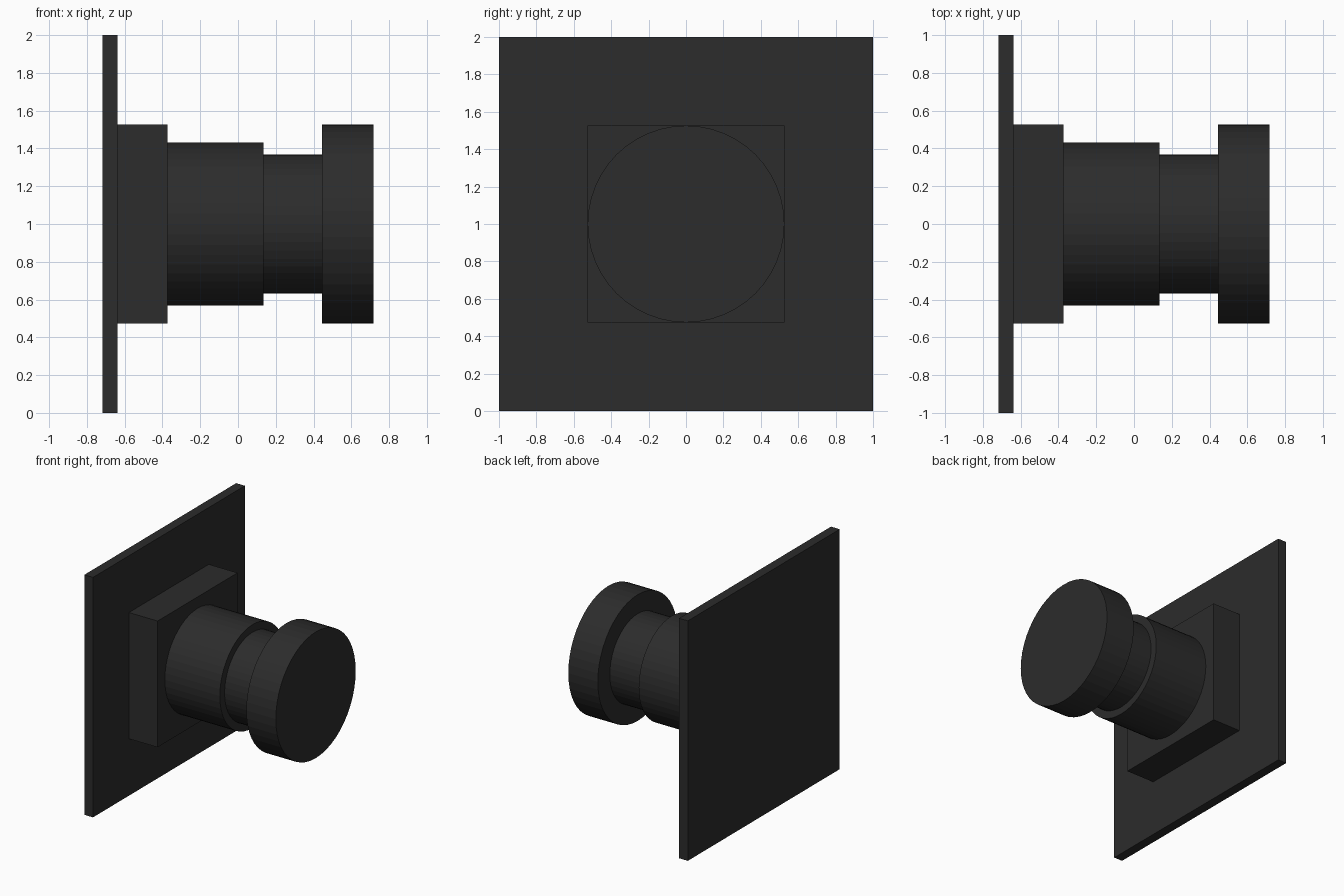
import bpy
from math import pi

if "Cube" in bpy.data.objects:
    bpy.data.objects.remove(bpy.data.objects["Cube"])

SIDES = 48
CENTRE_Z = 1.0

black = bpy.data.materials.new("black_finish")
black.diffuse_color = (0.025, 0.025, 0.025, 1)
black.use_nodes = True
black.node_tree.nodes["Principled BSDF"].inputs["Base Color"].default_value = black.diffuse_color


def finish(name):
    obj = bpy.context.object
    obj.name = name
    obj.data.materials.append(black)
    return obj


def slab(name, x0, x1, half):
    """Square block spanning x0..x1."""
    bpy.ops.mesh.primitive_cube_add(size=1, location=((x0 + x1) / 2, 0, CENTRE_Z))
    obj = finish(name)
    obj.scale = (x1 - x0, 2 * half, 2 * half)
    bpy.ops.object.transform_apply(location=False, rotation=False, scale=True)


def disc(name, x0, x1, radius):
    """Round section along the x axis spanning x0..x1."""
    bpy.ops.mesh.primitive_cylinder_add(
        vertices=SIDES, radius=radius, depth=x1 - x0,
        location=((x0 + x1) / 2, 0, CENTRE_Z), rotation=(0, pi / 2, 0))
    finish(name)


# Wall plate and square mounting block
slab("wall_plate", -0.717, -0.637, 1.0)
slab("mounting_block", -0.637, -0.373, 0.526)

# Stepped round knob
disc("barrel", -0.373, 0.134, 0.431)
disc("neck", 0.134, 0.445, 0.368)
disc("knob_cap", 0.445, 0.717, 0.526)
